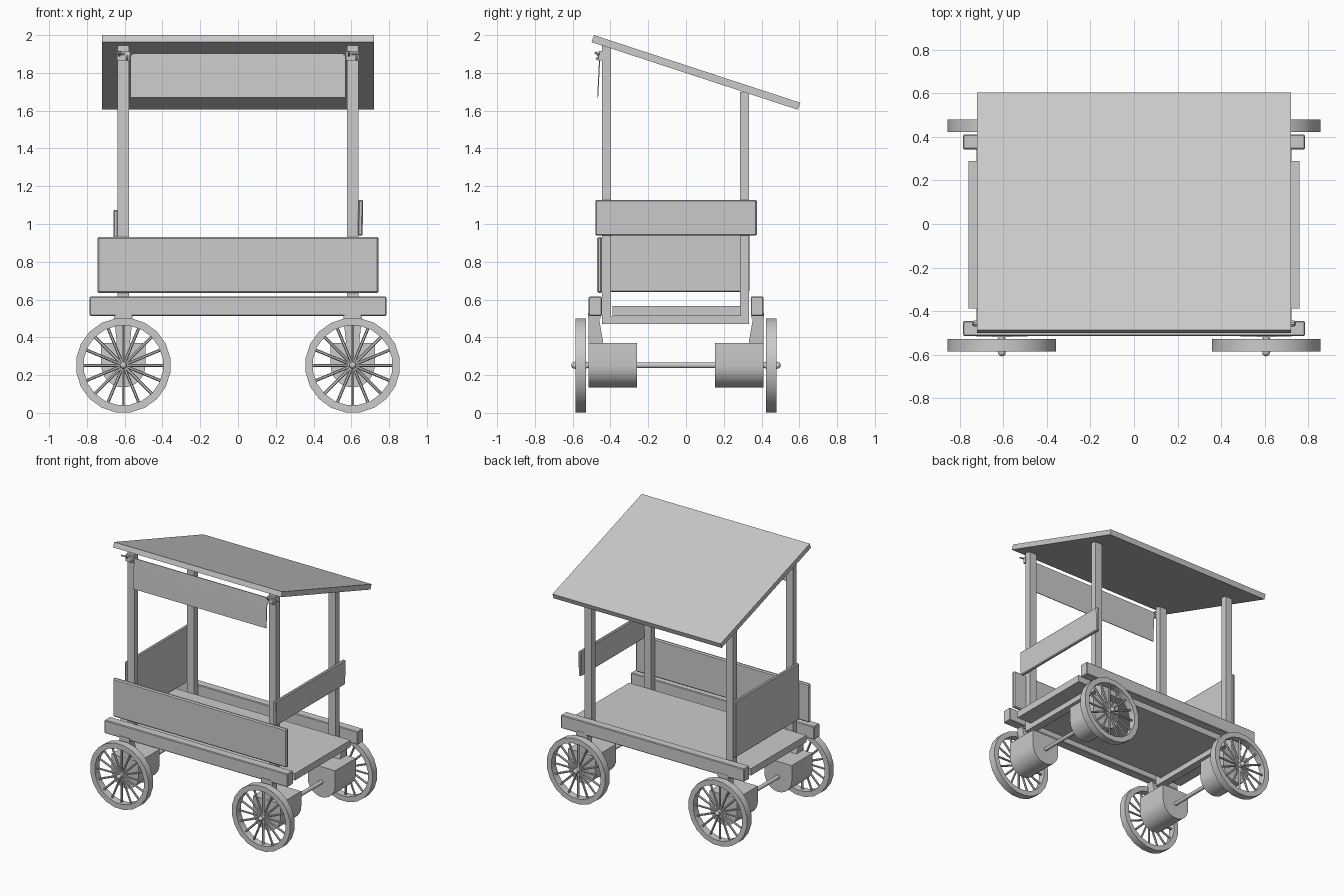
import bpy, bmesh, math
from mathutils import Matrix, Vector

if "Cube" in bpy.data.objects:
    bpy.data.objects.remove(bpy.data.objects["Cube"])

YC = -0.053      # middle plane of the running gear
AX = 0.607       # wheel / post x position
AZ = 0.252       # axle height


def finish(name, bm, smooth=False):
    bmesh.ops.recalc_face_normals(bm, faces=bm.faces)
    me = bpy.data.meshes.new(name)
    bm.to_mesh(me)
    bm.free()
    ob = bpy.data.objects.new(name, me)
    bpy.context.collection.objects.link(ob)
    if smooth:
        bpy.context.view_layer.objects.active = ob
        ob.select_set(True)
        bpy.ops.object.shade_smooth_by_angle(angle=math.radians(35))
        ob.select_set(False)
    return ob


def box(name, x, y, z, bevel=0, rot=None):
    """Box from (min, max) pairs, optionally bevelled and turned about its centre."""
    bm = bmesh.new()
    bmesh.ops.create_cube(bm, size=1)
    bmesh.ops.scale(bm, vec=(x[1] - x[0], y[1] - y[0], z[1] - z[0]), verts=bm.verts)
    if bevel:
        bmesh.ops.bevel(bm, geom=bm.edges[:], offset=bevel, segments=1, affect='EDGES')
    ob = finish(name, bm)
    ob.location = (sum(x) / 2, sum(y) / 2, sum(z) / 2)
    if rot:
        ob.rotation_euler = rot
    return ob


def prism(name, pts, axis, a, b, smooth=False):
    """Extrude a 2D profile: along y from (x, z) points, or along x from (y, z)."""
    bm = bmesh.new()
    put = (lambda p: (p[0], a, p[1])) if axis == 'y' else (lambda p: (a, p[0], p[1]))
    f = bm.faces.new([bm.verts.new(put(p)) for p in pts])
    r = bmesh.ops.extrude_face_region(bm, geom=[f])
    d = (0, b - a, 0) if axis == 'y' else (b - a, 0, 0)
    bmesh.ops.translate(bm, vec=d, verts=[v for v in r['geom'] if isinstance(v, bmesh.types.BMVert)])
    return finish(name, bm, smooth)


def rod(bm, p, q, r, seg=8):
    p, q = Vector(p), Vector(q)
    m = Matrix.Translation((p + q) / 2) @ (q - p).to_track_quat('Z', 'Y').to_matrix().to_4x4()
    bmesh.ops.create_cone(bm, cap_ends=True, segments=seg, radius1=r, radius2=r,
                          depth=(q - p).length, matrix=m)


def wheel(name, x, y):
    bm = bmesh.new()
    # rim: square section swept around the y axis
    n, rings = 20, []
    for i in range(n):
        a = 2 * math.pi * (i + 0.5) / n
        rings.append([bm.verts.new((x + r * math.cos(a), y + dy, AZ + r * math.sin(a)))
                      for r, dy in ((0.252, -0.028), (0.252, 0.028), (0.212, 0.028), (0.212, -0.028))])
    for i in range(n):
        for j in range(4):
            A, B, k = rings[i], rings[(i + 1) % n], (j + 1) % 4
            bm.faces.new((A[j], A[k], B[k], B[j]))
    # spokes
    for i in range(16):
        a = 2 * math.pi * i / 16
        c, s = math.cos(a), math.sin(a)
        rod(bm, (x + 0.01 * c, y, AZ + 0.01 * s), (x + 0.22 * c, y, AZ + 0.22 * s), 0.008, 6)
    # hub
    rod(bm, (x, y - 0.03, AZ), (x, y + 0.03, AZ), 0.02, 12)
    finish(name, bm, True)


# sloping roof
prism("roof", [(-0.5, 1.963), (-0.487, 2.0), (0.605, 1.642), (0.592, 1.605)], 'x', -0.72, 0.72)

# floor and front / back rails
box("floor", (-0.76, 0.76), (-0.388, 0.29), (0.512, 0.565))
box("front_rail", (-0.785, 0.785), (-0.515, -0.445), (0.513, 0.615), 0.005)
box("back_rail", (-0.785, 0.785), (0.343, 0.411), (0.513, 0.615), 0.005)

# panels and leaning side plank
box("front_panel", (-0.745, 0.745), (-0.47, -0.444), (0.635, 0.932), 0.008)
box("left_panel", (-0.66, -0.635), (-0.445, 0.335), (0.64, 1.075), 0.006)
box("right_plank", (0.636, 0.661), (-0.48, 0.375), (0.938, 1.128), 0.006,
    (0, math.radians(1), 0))

# hanging sign board
prism("hanging_sign", [(-0.458, 1.903), (-0.463, 1.82), (-0.47, 1.67), (-0.465, 1.67),
                       (-0.457, 1.82), (-0.452, 1.903)], 'x', -0.57, 0.57)

for s, side in ((-1, "left"), (1, "right")):
    x = s * AX
    # posts and the cross beam under the floor
    box(side + "_front_post", (x - 0.03, x + 0.03), (-0.445, -0.397), (0.5, 1.945))
    box(side + "_back_post", (x - 0.03, x + 0.03), (0.285, 0.333), (0.5, 1.7))
    box(side + "_cross_beam", (x - 0.03, x + 0.03), (-0.445, 0.333), (0.47, 0.514))
    # sign tie: forked pegs and a wrapped block
    bm = bmesh.new()
    rod(bm, (s * 0.675, -0.465, 1.9), (s * 0.56, -0.455, 1.9), 0.006, 6)
    rod(bm, (x - 0.02, -0.44, 1.875), (x - 0.02, -0.482, 1.91), 0.006, 6)
    rod(bm, (x + 0.02, -0.44, 1.91), (x + 0.02, -0.475, 1.87), 0.006, 6)
    finish(side + "_sign_tie", bm)
    box(side + "_sign_block", (x - 0.034, x + 0.034), (-0.462, -0.444), (1.865, 1.915))

    # axle with rounded ends
    bm = bmesh.new()
    rod(bm, (x, -0.59, AZ), (x, 0.484, AZ), 0.015, 12)
    for y in (-0.59, 0.484):
        bmesh.ops.create_uvsphere(bm, u_segments=12, v_segments=8, radius=0.018,
                                  matrix=Matrix.Translation((x, y, AZ)))
    finish(side + "_axle", bm, True)

    for e, end in ((-1, "front"), (1, "back")):
        n = side + "_" + end
        wheel(n + "_wheel", x, YC + e * 0.504)
        # U-shaped axle housing
        arc = [(x + 0.117 * math.cos(math.pi * (1 + i / 12)),
                AZ + 0.117 * math.sin(math.pi * (1 + i / 12))) for i in range(13)]
        prism(n + "_axle_box", arc + [(x + 0.117, 0.37), (x - 0.117, 0.37)], 'y',
              YC + e * 0.463, YC + e * 0.207, True)
        # tapered bracket joining housing and rail
        bm = bmesh.new()
        v = [bm.verts.new((x + sx * w, YC + e * o, z))
             for z, w, inn in ((0.37, 0.035, 0.385), (0.515, 0.05, 0.41))
             for sx, o in ((-1, 0.462), (1, 0.462), (1, inn), (-1, inn))]
        for f in ((0, 1, 2, 3), (4, 5, 6, 7), (0, 1, 5, 4), (1, 2, 6, 5), (2, 3, 7, 6), (3, 0, 4, 7)):
            bm.faces.new([v[i] for i in f])
        finish(n + "_bracket", bm)
        y0, y1 = sorted((YC + e * 0.466, YC + e * 0.4))
        box(n + "_bracket_cap", (x - 0.042, x + 0.042), (y0, y1), (0.5, 0.53))
